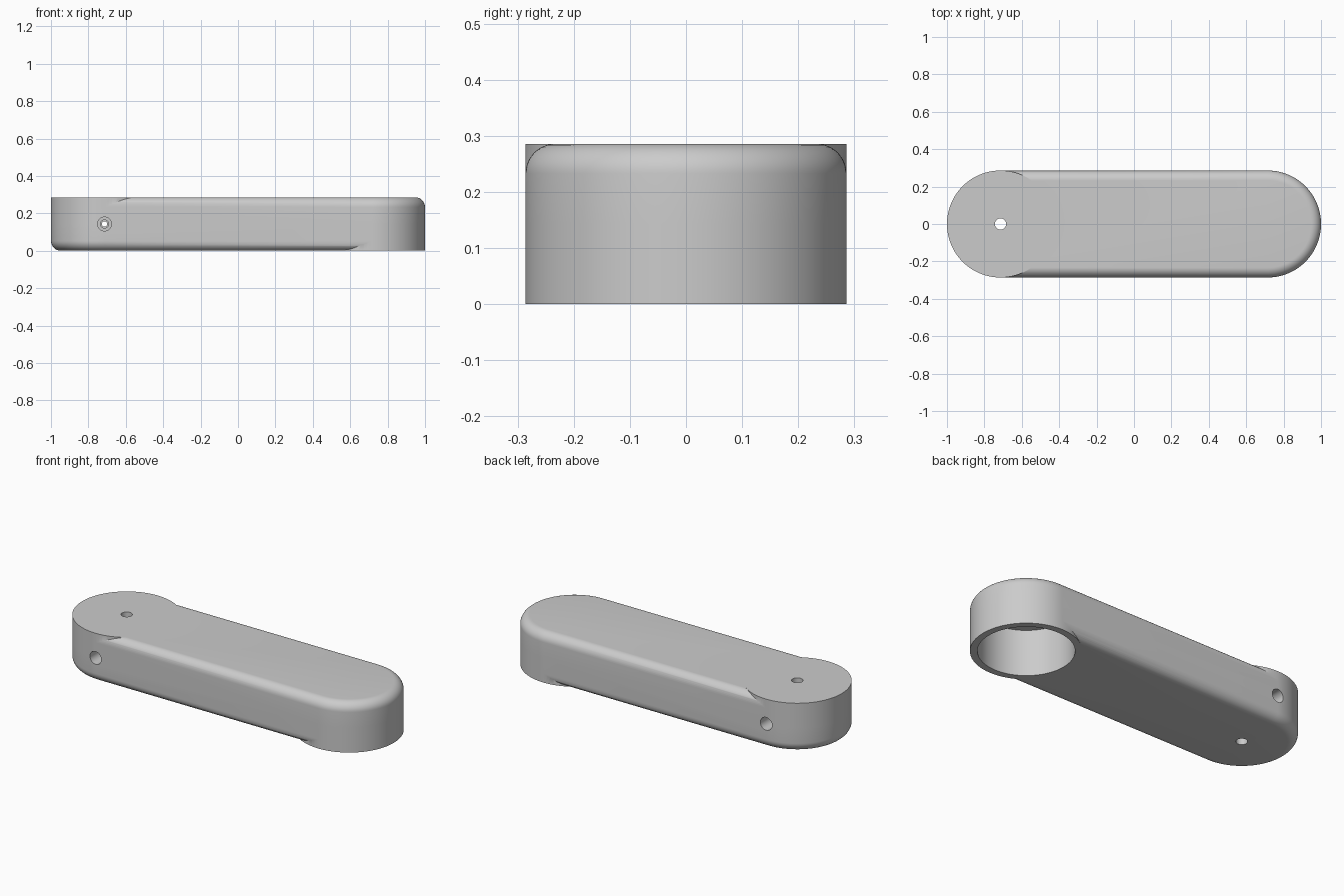
import bpy, math

cube = bpy.data.objects.get("Cube")
if cube:
    bpy.data.objects.remove(cube)

R = 0.286            # end radius, also the arm height
H = 0.286
CX = 1 - R           # pivot distance from the centre
FILLET = 0.053
SEGS = 128

grey = bpy.data.materials.new("plain grey")
grey.use_nodes = True
colour = (0.6, 0.6, 0.6, 1)
grey.diffuse_color = colour
grey.node_tree.nodes["Principled BSDF"].inputs["Base Color"].default_value = colour


def mesh_object(name, verts, faces):
    mesh = bpy.data.meshes.new(name)
    mesh.from_pydata(verts, [], faces)
    mesh.materials.append(grey)
    obj = bpy.data.objects.new(name, mesh)
    bpy.context.collection.objects.link(obj)
    return obj


def lofted(name, rings):
    """Closed solid skinned through equal-sized rings, bottom to top."""
    n = len(rings[0])
    verts = [v for ring in rings for v in ring]
    faces = [tuple(reversed(range(n)))]
    for k in range(len(rings) - 1):
        for i in range(n):
            j = (i + 1) % n
            faces.append((k * n + i, k * n + j, (k + 1) * n + j, (k + 1) * n + i))
    faces.append(tuple(range((len(rings) - 1) * n, len(rings) * n)))
    return mesh_object(name, verts, faces)


def stadium(r, z):
    half = SEGS // 2
    pts = []
    for cx, start in ((CX, -math.pi / 2), (-CX, math.pi / 2)):
        for i in range(half + 1):
            a = start + math.pi * i / half
            pts.append((cx + r * math.cos(a), r * math.sin(a), z))
    return pts


def circle(x, r, z, n=SEGS):
    return [(x + r * math.cos(math.tau * i / n), r * math.sin(math.tau * i / n), z)
            for i in range(n)]


def cylinder(name, x, r, z0, z1, n=SEGS):
    return lofted(name, [circle(x, r, z0, n), circle(x, r, z1, n)])


def combine(target, tool, operation):
    mod = target.modifiers.new(tool.name, "BOOLEAN")
    mod.operation, mod.solver, mod.object = operation, "EXACT", tool
    bpy.context.view_layer.objects.active = target
    bpy.ops.object.modifier_apply(modifier=mod.name)
    bpy.data.objects.remove(tool)


# Arm with rounded lower and upper rims
steps = [math.pi / 2 * i / 10 for i in range(11)]
lower = [stadium(R - FILLET * (1 - math.sin(a)), FILLET * (1 - math.cos(a))) for a in steps]
upper = [stadium(R - FILLET * (1 - math.cos(a)), H - FILLET * (1 - math.sin(a))) for a in steps]
arm = lofted("crank_arm", lower + upper)

# Square-edged bosses: upper one at the right end, lower one at the left end
combine(arm, cylinder("upper_boss", -CX, R, H / 2, H), "UNION")
combine(arm, cylinder("lower_boss", CX, R, 0, H / 2), "UNION")

# Wide blind socket under the left end, small vertical bore at the right end
combine(arm, cylinder("socket_cutter", CX, 0.248, -0.1, 0.265), "DIFFERENCE")
combine(arm, cylinder("bore_cutter", -CX, 0.03, -0.1, H + 0.1, 48), "DIFFERENCE")

# Stepped cross hole, open on both sides
profile = [(-0.4, 0.037), (-0.18, 0.037), (-0.18, 0.022), (-0.1, 0.022), (-0.1, 0.014)]
profile += [(-d, r) for d, r in reversed(profile)]
cross = lofted("cross_hole_cutter", [circle(0, r, d, 48) for d, r in profile])
cross.rotation_euler.x = math.pi / 2
cross.location = (-CX, 0, H / 2)
bpy.context.view_layer.update()
combine(arm, cross, "DIFFERENCE")

# Smooth curves, crisp rims
bpy.ops.object.select_all(action="DESELECT")
arm.select_set(True)
bpy.context.view_layer.objects.active = arm
bpy.ops.object.shade_smooth_by_angle(angle=math.radians(30))
